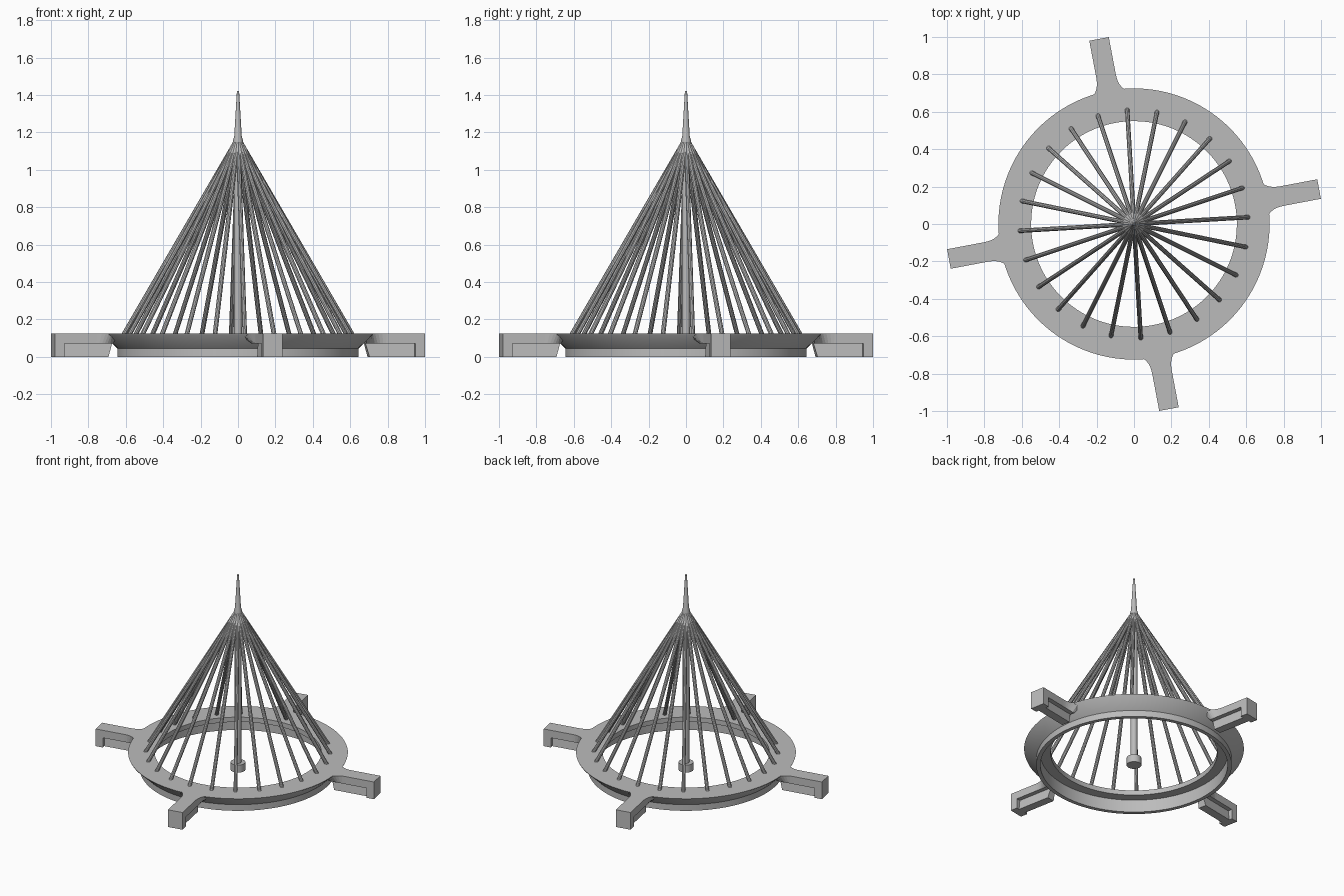
import bpy, bmesh, math
from mathutils import Vector, Matrix

cube = bpy.data.objects.get("Cube")
if cube:
    bpy.data.objects.remove(cube, do_unlink=True)

grey = bpy.data.materials.new("plain_grey")
grey.use_nodes = True
grey.diffuse_color = (0.5, 0.5, 0.5, 1)
grey.node_tree.nodes["Principled BSDF"].inputs["Base Color"].default_value = (0.5, 0.5, 0.5, 1)


def finish(name, bm, smooth=True):
    """Turn a bmesh into a named object."""
    bmesh.ops.recalc_face_normals(bm, faces=bm.faces)
    mesh = bpy.data.meshes.new(name)
    bm.to_mesh(mesh)
    bm.free()
    mesh.materials.append(grey)
    obj = bpy.data.objects.new(name, mesh)
    bpy.context.collection.objects.link(obj)
    if smooth:
        bpy.ops.object.select_all(action='DESELECT')
        obj.select_set(True)
        bpy.context.view_layer.objects.active = obj
        bpy.ops.object.shade_smooth_by_angle(angle=math.radians(35))
    return obj


def lathe(name, profile, steps, closed=False):
    """Spin an (r, z) profile around the z axis."""
    bm = bmesh.new()
    verts = [bm.verts.new((r, 0, z)) for r, z in profile]
    pairs = list(zip(verts, verts[1:]))
    if closed:
        pairs.append((verts[-1], verts[0]))
    edges = [bm.edges.new(p) for p in pairs]
    bmesh.ops.spin(bm, geom=verts + edges, cent=(0, 0, 0), axis=(0, 0, 1),
                   angle=math.tau, steps=steps, use_duplicate=False)
    bmesh.ops.remove_doubles(bm, verts=bm.verts, dist=1e-5)
    return finish(name, bm)


def loft(bm, low, high, z0, z1, turn):
    """Solid between two outlines with equal point counts."""
    a = [bm.verts.new(turn @ Vector((x, y, z0))) for x, y in low]
    b = [bm.verts.new(turn @ Vector((x, y, z1))) for x, y in high]
    n = len(a)
    for i in range(n):
        j = (i + 1) % n
        bm.faces.new((a[i], a[j], b[j], b[i]))
    bm.faces.new(a)
    bm.faces.new(b)


def mirrored(half):
    return half + [(x, -y) for x, y in reversed(half)]


def rect(x0, x1, w):
    return mirrored([(x0, w), (x1, w)])


# Base ring: flat top flange, flared outside, thin lower wall
TOP = 0.125
lathe("base_ring", [(0.55, TOP), (0.725, TOP), (0.722, 0.118), (0.645, 0.045),
                    (0.645, 0), (0.618, 0), (0.618, 0.09), (0.55, 0.09)], 96, True)

# Four arms: flared top plate, end wall and central web
W, TIP = 0.053, 1.007
flare = [(0.67, 0.13)]
for k in range(7):
    t = math.radians(90 * k / 6)
    flare.append((0.80 - 0.095 * math.cos(t), W + 0.06 * (1 - math.sin(t))))
top_line = mirrored(flare + [(TIP, W)])
low_line = mirrored([(0.69 + 0.015 * k, W) for k in range(8)] + [(TIP, W)])
for q in range(4):
    turn = Matrix.Rotation(math.radians(10.7 + 90 * q), 3, 'Z')
    bm = bmesh.new()
    loft(bm, low_line, top_line, 0.07, TOP, turn)
    loft(bm, rect(0.955, TIP, W), rect(0.955, TIP, W), 0, 0.07, turn)
    loft(bm, rect(0.71, 0.955, 0.03), rect(0.69, 0.955, 0.022), 0, 0.07, turn)
    finish(f"arm_{q + 1}", bm, smooth=False)

# Sloping rods from the ring to the apex
APEX = Vector((0, 0, 1.15))
for i in range(24):
    a = math.radians(3.4 + 15 * i)
    foot = Vector((0.62 * math.cos(a), 0.62 * math.sin(a), 0.105))
    inner = APEX + Vector((0.012 * math.cos(a), 0.012 * math.sin(a), 0))
    d = inner - foot
    place = Matrix.Translation((foot + inner) / 2) @ d.to_track_quat('Z', 'Y').to_matrix().to_4x4()
    bm = bmesh.new()
    bmesh.ops.create_cone(bm, cap_ends=True, segments=10, radius1=0.0125,
                          radius2=0.0125, depth=d.length, matrix=place)
    finish(f"sloping_rod_{i + 1}", bm)

# Spire on the apex
lathe("spire", [(0, 1.13), (0.026, 1.13), (0.027, 1.155), (0.02, 1.18),
                (0.006, 1.42), (0, 1.42)], 24)

# Hanging centre rod with a round weight
lathe("centre_rod", [(0, 0.05), (0.022, 0.05), (0.022, 1.14), (0, 1.14)], 20)
lathe("centre_weight", [(0, 0), (0.049, 0), (0.049, 0.055), (0, 0.055)], 32)
